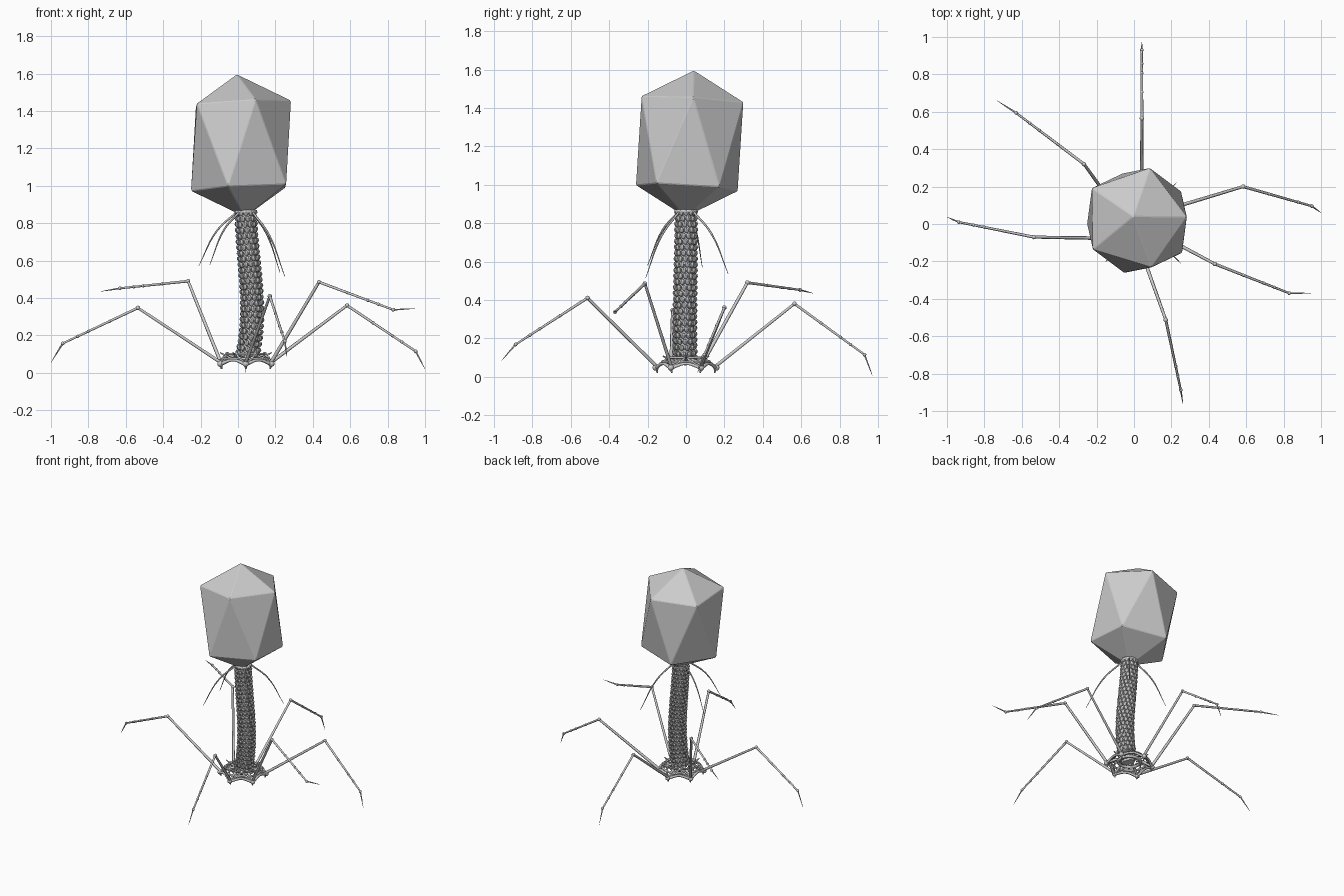
import bpy, bmesh
from math import sin, cos, pi, radians
from mathutils import Vector, Matrix

if "Cube" in bpy.data.objects:
    bpy.data.objects.remove(bpy.data.objects["Cube"])


def finish(name, bm, smooth=False):
    me = bpy.data.meshes.new(name)
    bm.to_mesh(me)
    bm.free()
    for p in me.polygons:
        p.use_smooth = smooth
    ob = bpy.data.objects.new(name, me)
    bpy.context.collection.objects.link(ob)
    return ob


def tube(name, pts, radii, kind='POLY', closed=False):
    cu = bpy.data.curves.new(name, 'CURVE')
    cu.dimensions = '3D'
    cu.bevel_depth = 1.0
    cu.bevel_resolution = 1
    cu.resolution_u = 6
    cu.use_fill_caps = True
    if kind == 'BEZIER':
        sp = cu.splines.new('BEZIER')
        sp.bezier_points.add(len(pts) - 1)
        for b, p, r in zip(sp.bezier_points, pts, radii):
            b.co, b.radius = p, r
            b.handle_left_type = b.handle_right_type = 'AUTO'
    else:
        sp = cu.splines.new('POLY')
        sp.points.add(len(pts) - 1)
        for q, p, r in zip(sp.points, pts, radii):
            q.co, q.radius = (*p, 1), r
    sp.use_cyclic_u = closed
    ob = bpy.data.objects.new(name, cu)
    bpy.context.collection.objects.link(ob)
    return ob


def balls(name, items):
    bm = bmesh.new()
    for p, r in items:
        bmesh.ops.create_icosphere(bm, subdivisions=2, radius=r,
                                   matrix=Matrix.Translation(p))
    return finish(name, bm, True)


def ring(name, c, r, thick, n=30):
    pts = [(c[0] + r * cos(2 * pi * i / n), c[1] + r * sin(2 * pi * i / n), c[2])
           for i in range(n)]
    return tube(name, pts, [thick] * n, closed=True)


# Head: stretched, slightly tilted icosahedron
bm = bmesh.new()
axis = Vector((-0.055, 0.058, 1)).normalized()
tilt = Vector((0, 0, 1)).rotation_difference(axis).to_matrix()
mid = Vector((0.016, 0.019, 1.214))
place = lambda r, a, h: bm.verts.new(mid + tilt @ Vector((r * cos(radians(a)), r * sin(radians(a)), h)))
place(0, 0, 0.383)
place(0, 0, -0.383)
for k in range(5):
    place(0.28, 72 * k + 1, 0.228)
    place(0.28, 72 * k + 37, -0.228)
bmesh.ops.convex_hull(bm, input=bm.verts[:])
head = finish("head_capsid", bm)
bev = head.modifiers.new("edge", 'BEVEL')
bev.width, bev.segments = 0.004, 1

# Tail: bent core covered by a helix of overlapping scales
P = [Vector(p) for p in ((0.042, 0, 0.87), (0.05, 0, 0.7), (0.074, -0.005, 0.4), (0.045, -0.005, 0.07))]


def spine(t):
    # cubic through the four guide points
    k = [0, 0.21, 0.59, 1]
    out = Vector((0, 0, 0))
    for i in range(4):
        w = 1
        for j in range(4):
            if j != i:
                w *= (t - k[j]) / (k[i] - k[j])
        out += w * P[i]
    return out


tube("tail_core", [spine(i / 24) for i in range(25)], [0.05] * 25)
bm = bmesh.new()
rows, per = 26, 12
for i in range(rows):
    t = 0.02 + 0.95 * i / (rows - 1)
    c = spine(t)
    up = (spine(t - 0.01) - spine(t + 0.01)).normalized()
    R = 0.05 + 0.006 * t
    for j in range(per):
        a = 2 * pi * j / per + i * radians(11)
        rad = Vector((cos(a), sin(a), 0))
        tan = up.cross(rad).normalized()
        rad = tan.cross(up)
        m = Matrix((rad, tan, up)).transposed()
        m = m @ Matrix.Rotation(radians(25), 3, 'Y') @ Matrix.Diagonal((0.011, 0.015, 0.019))
        bmesh.ops.create_icosphere(bm, subdivisions=1, radius=1,
                                   matrix=Matrix.Translation(c + rad * R) @ m.to_4x4())
finish("tail_scales", bm)

# Collar and whiskers below the head
ring("collar", (0.042, 0, 0.862), 0.05, 0.011)
for i, e in enumerate(((-0.21, 0.085, 0.57), (-0.15, -0.2, 0.58), (0.25, -0.21, 0.515), (0.225, 0.22, 0.535))):
    e = Vector(e)
    c = Vector((0.042, 0, 0.86))
    out = e - c
    out.z = 0
    s = c + out.normalized() * 0.05
    m = s.lerp(e, 0.45) + out * 0.06 + Vector((0, 0, 0.03))
    tube(f"whisker_{i + 1}", [s, m, e], [0.006, 0.005, 0.0015], 'BEZIER')

# Base plate: rings, spokes and arched struts between six corners
C = Vector((0.042, 0, 0))


def polar(r, deg, z):
    return C + Vector((r * cos(radians(deg)), r * sin(radians(deg)), z))


ring("plate_inner_ring", C + Vector((0, 0, 0.075)), 0.075, 0.011)
ring("plate_upper_ring", C + Vector((0, 0, 0.1)), 0.1, 0.006)
ring("plate_outer_ring", C + Vector((0, 0, 0.075)), 0.125, 0.007)
knobs = []
for k in range(6):
    a = 30 + 60 * k
    tube(f"plate_arch_{k}", [polar(0.158, a, 0.045), polar(0.138, a + 30, 0.068), polar(0.158, a + 60, 0.045)],
         [0.01, 0.008, 0.01], 'BEZIER')
    tube(f"plate_spoke_{k}", [polar(0.05, a, 0.09), polar(0.1, a, 0.08), polar(0.158, a, 0.05)], [0.011, 0.01, 0.009])
    tube(f"plate_pin_{k}", [polar(0.155, a, 0.05), polar(0.15, a, 0.02)], [0.01, 0.004])
    for s in (-1, 1):
        tube(f"plate_brace_{k}_{s}", [polar(0.1, a + 30, 0.1), polar(0.128, a + 30 + 15 * s, 0.075),
                                      polar(0.158, a + 30 + 30 * s, 0.05)], [0.006] * 3)
    tube(f"plate_fin_{k}", [polar(0.06, a + 30, 0.08), polar(0.105, a + 30, 0.09), polar(0.138, a + 30, 0.108)],
         [0.008, 0.008, 0.003])
    knobs += [(polar(0.158, a, 0.048), 0.017), (polar(0.1, a + 30, 0.1), 0.012),
              (polar(0.125, a + 15, 0.077), 0.01), (polar(0.125, a - 15, 0.077), 0.01)]
balls("plate_knobs", knobs)

# Legs: hip angle, knee, ankle, tip
legs = (
    (90, (0.042, 0.565, 0.38), (0.042, 0.93, 0.115), (0.042, 0.972, 0.003)),
    (30, (0.583, 0.2, 0.36), (0.95, 0.096, 0.115), (1.0, 0.06, 0.02)),
    (-30, (0.433, -0.214, 0.485), (0.83, -0.37, 0.337), (0.945, -0.37, 0.343)),
    (-90, (0.17, -0.513, 0.41), (0.25, -0.888, 0.168), (0.262, -0.962, 0.083)),
    (210, (-0.535, -0.07, 0.347), (-0.937, 0.01, 0.157), (-1.0, 0.037, 0.055)),
    (150, (-0.267, 0.32, 0.49), (-0.63, 0.594, 0.452), (-0.733, 0.66, 0.435)),
)
for i, (a, knee, ankle, tip) in enumerate(legs, 1):
    hip, knee, ankle, tip = polar(0.155, a, 0.055), Vector(knee), Vector(ankle), Vector(tip)
    tube(f"upper_leg_{i}", [hip, knee], [0.01, 0.008])
    tube(f"lower_leg_{i}", [knee, ankle], [0.008, 0.006])
    tube(f"leg_tip_{i}", [ankle, ankle.lerp(tip, 0.5), tip], [0.005, 0.0035, 0.0008])
    balls(f"leg_joints_{i}", [(knee, 0.012), (ankle, 0.01)] +
          [(knee.lerp(ankle, f), 0.009) for f in (0.38, 0.66, 0.8)])
